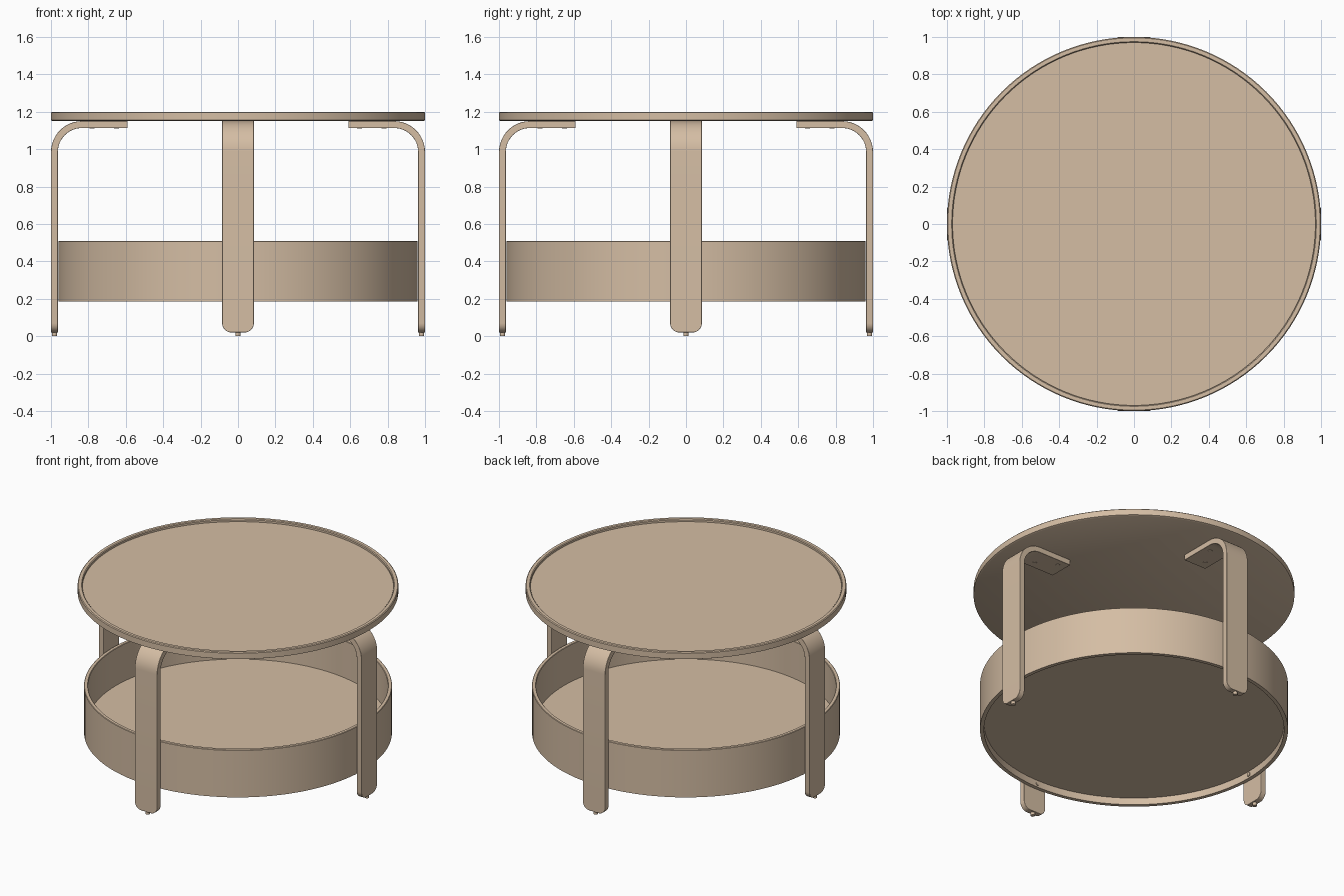
import bpy, bmesh
from math import sin, cos, pi, radians
from mathutils import Matrix, Vector

cube = bpy.data.objects.get("Cube")
if cube:
    bpy.data.objects.remove(cube)

# Pale wood, used everywhere
wood = bpy.data.materials.new("pale_wood")
wood.use_nodes = True
wood_colour = (0.66, 0.51, 0.37, 1)
wood.diffuse_color = wood_colour
wood.node_tree.nodes["Principled BSDF"].inputs["Base Color"].default_value = wood_colour


def finish(bm, name):
    bmesh.ops.recalc_face_normals(bm, faces=bm.faces)
    mesh = bpy.data.meshes.new(name)
    bm.to_mesh(mesh)
    bm.free()
    mesh.materials.append(wood)
    obj = bpy.data.objects.new(name, mesh)
    bpy.context.collection.objects.link(obj)
    bpy.ops.object.select_all(action='DESELECT')
    obj.select_set(True)
    bpy.context.view_layer.objects.active = obj
    bpy.ops.object.shade_smooth_by_angle(angle=radians(30))
    return obj


def lathe(name, profile, closed=False, segments=128):
    """Turn an (r, z) profile round the z axis."""
    bm = bmesh.new()
    verts = [bm.verts.new((r, 0, z)) for r, z in profile]
    pairs = list(zip(verts, verts[1:] + verts[:1]))
    edges = [bm.edges.new(p) for p in (pairs if closed else pairs[:-1])]
    bmesh.ops.spin(bm, geom=verts + edges, cent=(0, 0, 0), axis=(0, 0, 1),
                   angle=2 * pi, steps=segments, use_duplicate=False)
    bmesh.ops.remove_doubles(bm, verts=bm.verts, dist=0.0001)
    return finish(bm, name)


def cylinder(name, radius, depth, matrix, segments=16):
    bm = bmesh.new()
    bmesh.ops.create_cone(bm, cap_ends=True, segments=segments, radius1=radius,
                          radius2=radius, depth=depth, matrix=matrix)
    return finish(bm, name)


# Table top with a shallow raised rim
lathe("table_top", [(0, 1.15), (0.99, 1.15), (1.0, 1.155), (1.0, 1.195),
                    (0.995, 1.2), (0.975, 1.2), (0.97, 1.195), (0.97, 1.182), (0, 1.182)])

# Storage tray: bent wall and a floor raised above the wall's lower edge
lathe("tray_wall", [(0.935, 0.185), (0.96, 0.185), (0.96, 0.507), (0.957, 0.51),
                    (0.938, 0.51), (0.935, 0.507)], closed=True)
lathe("tray_floor", [(0, 0.232), (0.937, 0.232), (0.937, 0.253), (0, 0.253)])

# Bent leg: stations of (outer point, inner point, half width) from foot to plate
HALF, THICK, BEND, CORNER = 0.085, 0.037, 0.165, 0.05
LEG_BOTTOM, LEG_TOP, PLATE_END = 0.02, 1.15, 0.59


def leg_stations():
    stations = []
    for i in range(7):
        a = i / 6 * pi / 2
        z = LEG_BOTTOM + CORNER * (1 - cos(a))
        stations.append(((1, z), (1 - THICK, z), HALF - CORNER + CORNER * sin(a)))
    for i in range(13):
        a = i / 12 * pi / 2
        cx, cz, inner = 1 - BEND, LEG_TOP - BEND, BEND - THICK
        stations.append(((cx + BEND * cos(a), cz + BEND * sin(a)),
                         (cx + inner * cos(a), cz + inner * sin(a)), HALF))
    stations.append(((PLATE_END, LEG_TOP), (PLATE_END, LEG_TOP - THICK), HALF))
    return stations


def make_leg(name, turn):
    bm = bmesh.new()
    rings = []
    for (ox, oz), (ix, iz), w in leg_stations():
        corners = [(ox, -w, oz), (ox, w, oz), (ix, w, iz), (ix, -w, iz)]
        rings.append([bm.verts.new(turn @ Vector(c)) for c in corners])
    for a, b in zip(rings, rings[1:]):
        for k in range(4):
            bm.faces.new((a[k], a[(k + 1) % 4], b[(k + 1) % 4], b[k]))
    bm.faces.new(rings[0])
    bm.faces.new(rings[-1])
    leg = finish(bm, name)
    bevel = leg.modifiers.new("softened_edges", 'BEVEL')
    bevel.width = 0.007
    bevel.segments = 2
    bevel.limit_method = 'ANGLE'
    bevel.angle_limit = radians(40)


# Four legs, each with a foot glide, plate screws and a tray screw
for i, side in enumerate(("left", "back", "right", "front")):
    turn = Matrix.Rotation(i * pi / 2, 4, 'Z')
    make_leg(side + "_leg", turn)
    cylinder(side + "_foot_glide", 0.014, 0.03,
             turn @ Matrix.Translation((1 - THICK / 2, 0, 0.015)))
    for n, (r, y) in enumerate(((0.65, 0.035), (0.78, -0.035))):
        cylinder(f"{side}_plate_screw_{n + 1}", 0.014, 0.006,
                 turn @ Matrix.Translation((r, y, LEG_TOP - THICK)))
    cylinder(side + "_tray_screw", 0.013, 0.012,
             turn @ Matrix.Translation((0.935, 0, 0.209)) @ Matrix.Rotation(pi / 2, 4, 'Y'))
